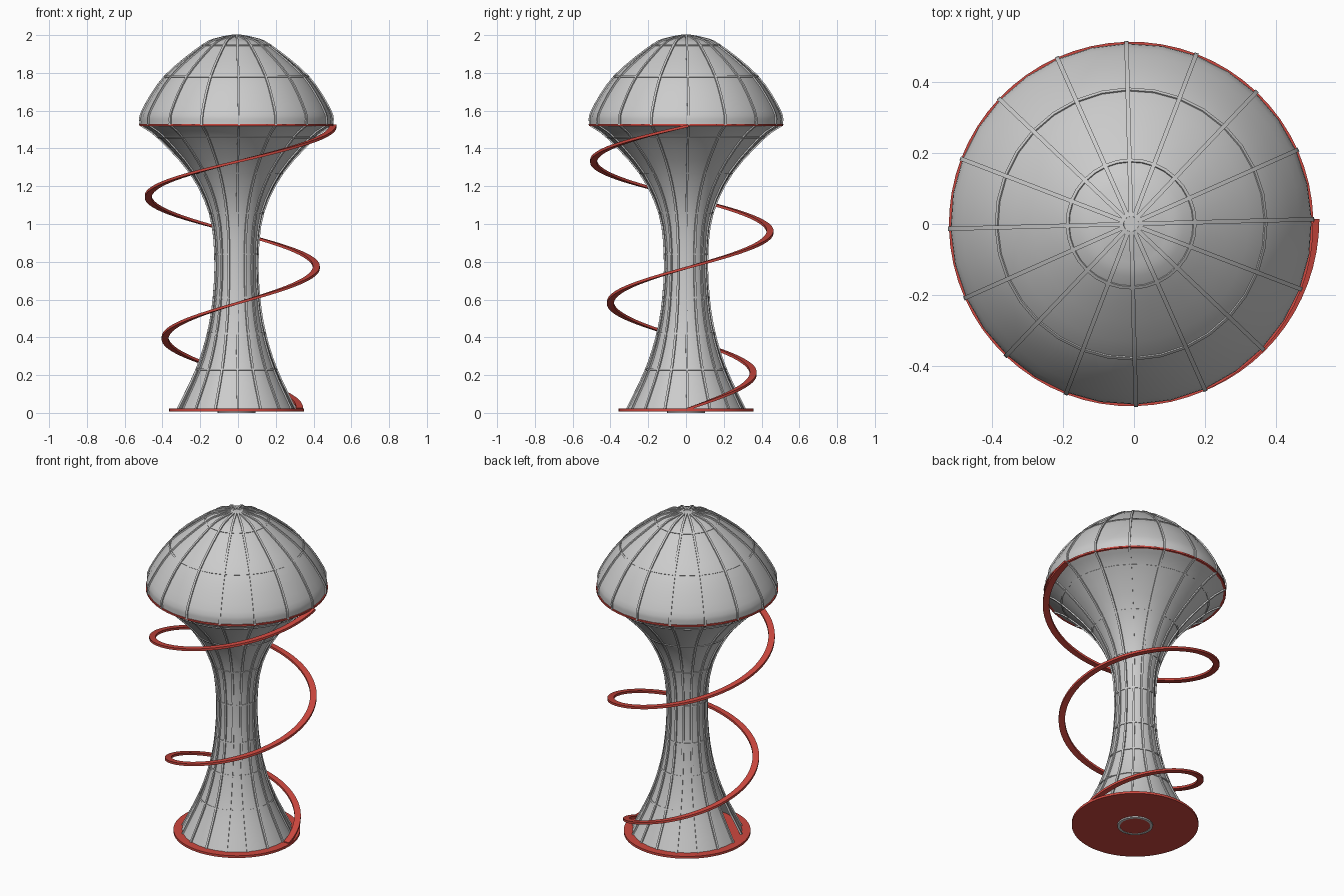
import bpy, bmesh, math
from mathutils import Vector

if "Cube" in bpy.data.objects:
    bpy.data.objects.remove(bpy.data.objects["Cube"])

CX = -0.008                      # tower axis
PHASE = math.radians(1.5)        # rib rotation
SEG = 32
RIBS = 16


def material(name, rgb):
    m = bpy.data.materials.new(name)
    m.diffuse_color = (*rgb, 1)
    m.use_nodes = True
    m.node_tree.nodes["Principled BSDF"].inputs["Base Color"].default_value = m.diffuse_color
    return m


GREY = material("light grey", (0.6, 0.6, 0.6))
RED = material("red", (0.62, 0.065, 0.05))


def finish(name, bm, mat, angle=35, recalc=True):
    if recalc:
        bmesh.ops.recalc_face_normals(bm, faces=bm.faces)
    me = bpy.data.meshes.new(name)
    bm.to_mesh(me)
    bm.free()
    ob = bpy.data.objects.new(name, me)
    bpy.context.collection.objects.link(ob)
    ob.location.x = CX
    me.materials.append(mat)
    bpy.ops.object.select_all(action='DESELECT')
    ob.select_set(True)
    bpy.context.view_layer.objects.active = ob
    bpy.ops.object.shade_smooth_by_angle(angle=math.radians(angle))
    return ob


def polar(r, a, z):
    return Vector((r * math.cos(a), r * math.sin(a), z))


def smooth_profile(pts, n=3):
    """Catmull-Rom curve through (radius, height) points."""
    p = [Vector(q) for q in pts]
    p = [2 * p[0] - p[1]] + p + [2 * p[-1] - p[-2]]
    out = []
    for i in range(1, len(p) - 2):
        a, b, c, d = p[i - 1:i + 3]
        for k in range(n):
            t = k / n
            out.append(0.5 * (2 * b + (c - a) * t + (2 * a - 5 * b + 4 * c - d) * t ** 2
                              + (3 * b - a - 3 * c + d) * t ** 3))
    return out + [p[-2]]


def lathe(bm, prof, closed=False, skip=None, seg=SEG):
    rows = [[bm.verts.new(polar(r, PHASE + 2 * math.pi * j / seg, z)) for j in range(seg)]
            for r, z in prof]
    n = len(rows)
    for i in range(n if closed else n - 1):
        lo, hi = rows[i], rows[(i + 1) % n]
        for j in range(seg):
            if skip and skip(j, prof[i][1]):
                continue
            k = (j + 1) % seg
            bm.faces.new((lo[j], lo[k], hi[k], hi[j]))
    return rows


def sweep(bm, sections):
    """Skin a list of equal cross-sections and cap both ends."""
    rows = [[bm.verts.new(p) for p in s] for s in sections]
    m = len(rows[0])
    for lo, hi in zip(rows, rows[1:]):
        for j in range(m):
            bm.faces.new((lo[j], lo[(j + 1) % m], hi[(j + 1) % m], hi[j]))
    bm.faces.new(rows[0][::-1])
    bm.faces.new(rows[-1])


def disc(name, r, z0, z1, mat):
    bm = bmesh.new()
    rows = lathe(bm, [(r, z0), (r, z1)], seg=64)
    bm.faces.new(rows[0][::-1])
    bm.faces.new(rows[1])
    return finish(name, bm, mat)


STEM = smooth_profile([(0.31, 0.02), (0.21, 0.23), (0.15, 0.42), (0.119, 0.61), (0.111, 0.84),
                       (0.14, 1.06), (0.242, 1.27), (0.415, 1.46), (0.508, 1.525)])
DOME = smooth_profile([(0.508, 1.525), (0.496, 1.6), (0.378, 1.78), (0.178, 1.945),
                       (0.09, 1.982), (0.02, 1.996)], 4)

# stem shell, with one doorway panel left open at the foot
bm = bmesh.new()
lathe(bm, STEM, skip=lambda j, z: j in (16, 17) and z < 0.22)
finish("stem_shell", bm, GREY, recalc=False)

# dome shell
bm = bmesh.new()
lathe(bm, DOME)
finish("dome_shell", bm, GREY, recalc=False)


# upright ribs that follow the shell outline
def rib_frame(prof, name, width=0.006, out=0.007):
    bm = bmesh.new()
    for k in range(RIBS):
        a = PHASE + 2 * math.pi * k / RIBS
        side = Vector((-math.sin(a), math.cos(a), 0)) * width
        sections = []
        for i, p in enumerate(prof):
            t = (prof[min(i + 1, len(prof) - 1)] - prof[max(i - 1, 0)]).normalized()
            n = Vector((t.y, -t.x))
            q0, q1 = p - n * 0.004, p + n * out
            inner, outer = polar(q0.x, a, q0.y), polar(q1.x, a, q1.y)
            sections.append([inner - side, outer - side, outer + side, inner + side])
        sweep(bm, sections)
    finish(name, bm, GREY)


rib_frame(STEM, "stem_ribs")
rib_frame(DOME, "dome_ribs")


# level hoops around the shell
def hoops(prof, heights, name, h=0.005):
    bm = bmesh.new()
    for z in heights:
        i = min(range(1, len(prof) - 1), key=lambda k: abs(prof[k].y - z))
        p = prof[i]
        t = (prof[i + 1] - prof[i - 1]).normalized()
        n = Vector((t.y, -t.x))
        box = [p - n * .004 - t * h, p + n * .004 - t * h, p + n * .004 + t * h, p - n * .004 + t * h]
        lathe(bm, box, closed=True)
    finish(name, bm, GREY)


hoops(STEM, (0.23, 0.42, 0.61, 0.84, 1.06, 1.27, 1.46), "stem_hoops")
hoops(DOME, (1.78, 1.945), "dome_hoops")

# roof cap, floors and the foot ring under the base
disc("roof_cap", 0.023, 1.985, 2.0, GREY)
disc("dome_floor", 0.513, 1.52, 1.53, RED)
disc("base_plate", 0.357, 0.008, 0.022, RED)
disc("foot_plate", 0.085, 0.002, 0.01, RED)
bm = bmesh.new()
lathe(bm, [(0.085, 0), (0.1, 0), (0.1, 0.01), (0.085, 0.01)], closed=True)
finish("foot_ring", bm, GREY)

# spiral ramp: two widening turns of flat ribbon
bm = bmesh.new()
sections = []
N = 144
for i in range(N + 1):
    t = i / N
    a = 4 * math.pi * t + PHASE
    z = 0.02 + 1.5 * t
    r = 0.352 + 0.178 * t
    sections.append([polar(r - 0.036, a, z - 0.007), polar(r, a, z - 0.007),
                     polar(r, a, z + 0.007), polar(r - 0.036, a, z + 0.007)])
sweep(bm, sections)
finish("spiral_ramp", bm, RED)
